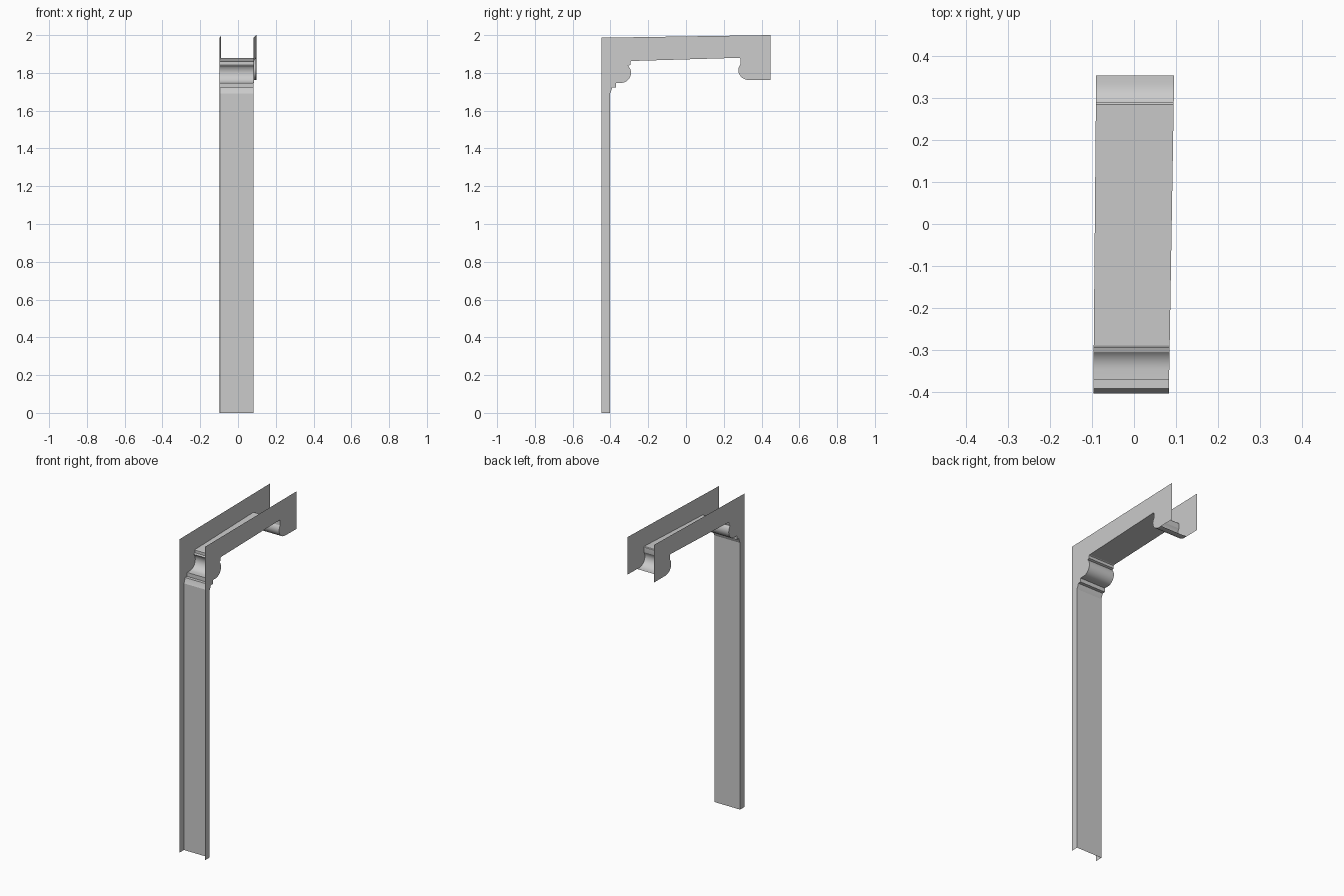
import bpy, bmesh, math
from mathutils import Vector
from mathutils.geometry import tessellate_polygon

if "Cube" in bpy.data.objects:
    bpy.data.objects.remove(bpy.data.objects["Cube"])

Y0, Y1 = -0.448, 0.448


def left_x(y):
    return -0.097 + 0.008 * (y - Y0) / (Y1 - Y0)


def right_x(y):
    return 0.082 + 0.015 * (y - Y0) / (Y1 - Y0)


def arc(cy, cz, ry, rz, a0, a1, n=12):
    angles = [math.radians(a0 + (a1 - a0) * i / n) for i in range(n + 1)]
    return [(cy + ry * math.cos(a), cz + rz * math.sin(a)) for a in angles]


def finish(name, bm):
    me = bpy.data.meshes.new(name)
    bm.to_mesh(me)
    bm.free()
    ob = bpy.data.objects.new(name, me)
    bpy.context.collection.objects.link(ob)
    bpy.context.view_layer.objects.active = ob
    ob.select_set(True)
    bpy.ops.object.shade_smooth_by_angle(angle=math.radians(18))
    ob.select_set(False)


# Inner edge: post, stepped moulding, rounded bracket, sloping beam, far bracket
profile = [(-0.403, 0), (-0.403, 1.69), (-0.396, 1.705), (-0.391, 1.722),
           (-0.371, 1.722), (-0.371, 1.747)]
profile += arc(-0.345, 1.800, 0.054, 0.053, -90, 45)
profile += [(-0.294, 1.842), (-0.294, 1.860), (-0.288, 1.863),
            (0.284, 1.880), (0.288, 1.876), (0.288, 1.847)]
profile += arc(0.335, 1.814, 0.058, 0.052, 145, 270)
lining = profile + [(0.353, 1.762)]

# Flat side panels, slightly splayed towards the back
outline = profile + [(Y1, 1.762), (Y1, 2.0), (Y0, 1.986), (Y0, 0)]
tris = tessellate_polygon([[Vector((y, z, 0)) for y, z in outline]])
for name, fx, side in (("left_panel", left_x, -1), ("right_panel", right_x, 1)):
    bm = bmesh.new()
    verts = [bm.verts.new((fx(y), y, z)) for y, z in outline]
    for t in tris:
        bm.faces.new([verts[i] for i in t])
    bm.normal_update()
    for f in bm.faces:
        if f.normal.x * side < 0:
            f.normal_flip()
    finish(name, bm)

# Moulded strip joining the panels along the inner edge
bm = bmesh.new()
rows = [(bm.verts.new((left_x(y), y, z)), bm.verts.new((right_x(y), y, z)))
        for y, z in lining]
for a, b in zip(rows, rows[1:]):
    bm.faces.new((a[0], b[0], b[1], a[1]))
bm.normal_update()
if bm.faces[:][0].normal.y < 0:
    bmesh.ops.reverse_faces(bm, faces=bm.faces[:])
finish("moulded_lining", bm)
